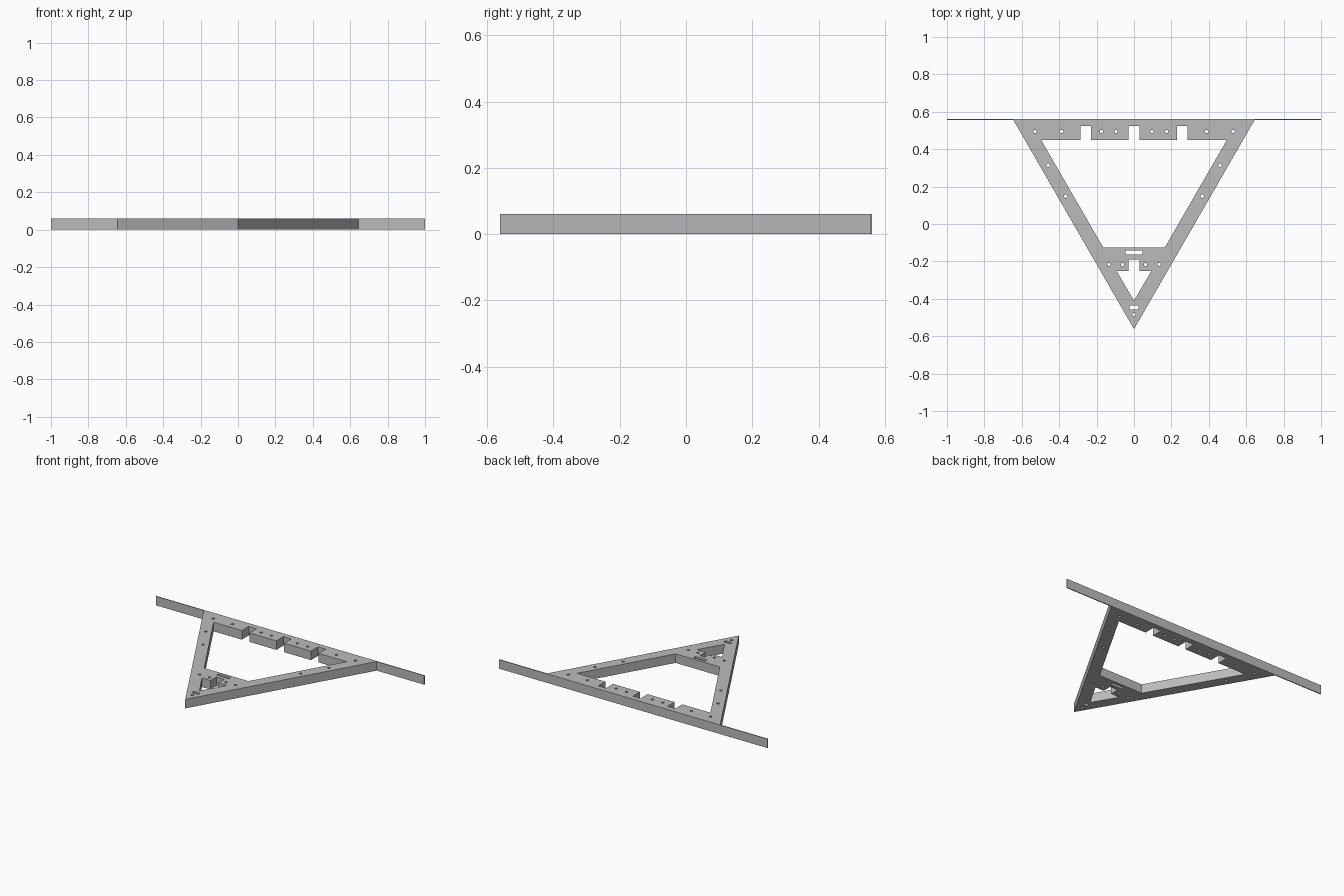
import bpy
import math

HEIGHT = 0.061

cube = bpy.data.objects.get("Cube")
if cube:
    bpy.data.objects.remove(cube, do_unlink=True)

grey = bpy.data.materials.new("plain grey")
grey.use_nodes = True
colour = (0.5, 0.5, 0.5, 1)
grey.diffuse_color = colour
grey.node_tree.nodes["Principled BSDF"].inputs["Base Color"].default_value = colour


def mirrored(half):
    """Close a right-hand outline with its mirror image; points on the axis stay single."""
    return half + [(-x, y) for x, y in reversed(half) if x > 0]


def box(w, y0, y1):
    return mirrored([(w, y0), (w, y1)])


def circle(cx, cy, r=0.009, n=16):
    return [(cx + r * math.cos(2 * math.pi * i / n),
             cy + r * math.sin(2 * math.pi * i / n)) for i in range(n)]


def slab(name, outlines):
    """Extrude flat outlines; inner outlines become through holes."""
    curve = bpy.data.curves.new(name + "_profile", "CURVE")
    curve.dimensions = "2D"
    curve.fill_mode = "BOTH"
    curve.extrude = HEIGHT / 2
    for pts in outlines:
        spline = curve.splines.new("POLY")
        spline.points.add(len(pts) - 1)
        for p, (x, y) in zip(spline.points, pts):
            p.co = (x, y, 0, 1)
        spline.use_cyclic_u = True
        spline.use_smooth = False
    temp = bpy.data.objects.new(name + "_temp", curve)
    bpy.context.collection.objects.link(temp)
    bpy.context.view_layer.update()
    graph = bpy.context.evaluated_depsgraph_get()
    mesh = bpy.data.meshes.new_from_object(temp.evaluated_get(graph))
    bpy.data.objects.remove(temp, do_unlink=True)
    bpy.data.curves.remove(curve)
    mesh.name = name
    mesh.materials.clear()
    mesh.materials.append(grey)
    mesh.shade_flat()
    obj = bpy.data.objects.new(name, mesh)
    obj.location.z = HEIGHT / 2
    bpy.context.collection.objects.link(obj)
    return obj


# Triangular frame outline
outer = mirrored([(0, -0.562), (0.645, 0.556)])

# Large opening with three notches in the rear beam
opening = mirrored([(0.165, -0.125), (0.497, 0.45), (0.287, 0.45), (0.287, 0.525),
                    (0.229, 0.525), (0.229, 0.45), (0.029, 0.45), (0.029, 0.525)])

# Small opening with one notch near the tip
tip_opening = mirrored([(0, -0.41), (0.094, -0.25), (0.029, -0.25), (0.029, -0.19)])

# Slots and screw holes
slots = [box(0.045, -0.164, -0.143), box(0.024, -0.457, -0.436)]
hole_spots = [(0.53, 0.495), (0.387, 0.495), (0.174, 0.495), (0.096, 0.495),
              (0.459, 0.314), (0.365, 0.148), (0.134, -0.217), (0.062, -0.217)]
holes = [circle(side * x, y) for x, y in hole_spots for side in (-1, 1)]
holes.append(circle(0, -0.485))

slab("triangular_frame", [outer, opening, tip_opening] + slots + holes)

# Long thin strip along the rear edge
slab("rear_strip", [box(1.0, 0.556, 0.562)])
